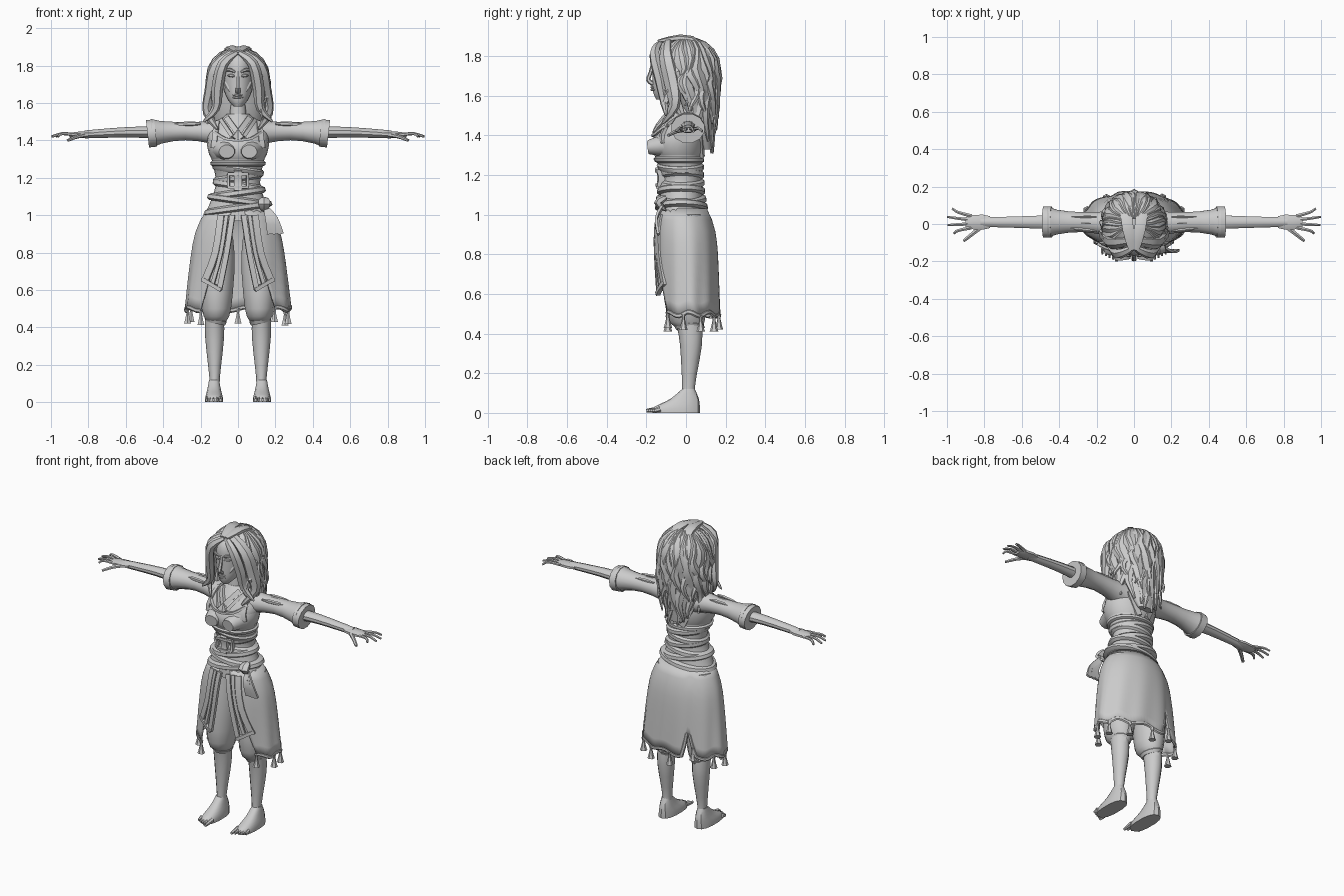
import bpy, bmesh
from math import sin, cos, pi, sqrt, asin, radians
from mathutils import Vector

if "Cube" in bpy.data.objects:
    bpy.data.objects.remove(bpy.data.objects["Cube"])

shade = 0.6
grey = bpy.data.materials.new("plain_grey")
grey.use_nodes = True
grey.diffuse_color = (shade, shade, shade, 1)
grey.node_tree.nodes["Principled BSDF"].inputs["Base Color"].default_value = grey.diffuse_color

UP, FRONT = Vector((0, 0, 1)), Vector((0, -1, 0))


# Thickness rules along a swept part, from start to end
def even(t):
    return 1


def taper(t):
    return 1 - t * .4


def leaf(t):
    return sin(pi * (t * .8 + .15))


def flare(t):
    return 1 - 1.4 * t * (1 - t)


def tassel(t):
    return .3 + abs(t - .3)


def curve(points, steps=3):
    """Smooth path through a few points of any dimension."""
    p = [Vector(q) for q in points]
    p = [p[0]] + p + [p[-1]]
    out = []
    for a, b, c, d in zip(p, p[1:], p[2:], p[3:]):
        for k in range(steps):
            t = k / steps
            out.append(b + ((c - a) * t + (a * 2 - b * 5 + c * 4 - d) * t * t
                            + (b * 3 - a - c * 3 + d) * t ** 3) / 2)
    return out + [p[-1]]


def finish(name, verts, faces, angle=35, thickness=0):
    mesh = bpy.data.meshes.new(name)
    mesh.from_pydata([tuple(v) for v in verts], [], faces)
    bm = bmesh.new()
    bm.from_mesh(mesh)
    bmesh.ops.recalc_face_normals(bm, faces=bm.faces)
    bm.to_mesh(mesh)
    bm.free()
    mesh.materials.append(grey)
    part = bpy.data.objects.new(name, mesh)
    bpy.context.collection.objects.link(part)
    if thickness:
        solid = part.modifiers.new("thickness", "SOLIDIFY")
        solid.thickness, solid.offset = thickness, 0
    bpy.ops.object.select_all(action="DESELECT")
    part.select_set(True)
    bpy.context.view_layer.objects.active = part
    bpy.ops.object.shade_smooth_by_angle(angle=radians(angle))


def skin(name, rings):
    n, verts = len(rings[0]), [v for ring in rings for v in ring]
    faces = [(i * n + j, i * n + (j + 1) % n, (i + 1) * n + (j + 1) % n, (i + 1) * n + j)
             for i in range(len(rings) - 1) for j in range(n)]
    finish(name, verts, faces + [tuple(range(n)), tuple(range(len(verts) - n, len(verts)))])


def loft(name, rings, sides=20, power=1, center=0, tilt=0):
    """Stack of horizontal rings: height, half width, front y, back y."""
    def square(v):
        return abs(v) ** power * (1 if v > 0 else -1)
    out = []
    for z, half, front, back in rings:
        ring = []
        for j in range(sides):
            turn = 2 * pi * j / sides
            x = half * square(sin(turn))
            y = (front + back) / 2 - (back - front) / 2 * square(cos(turn))
            ring.append((center + x, y, z + tilt * x))
        out.append(ring)
    skin(name, out)


def tube(name, points, width, height, shape=even, sides=6, hint=UP, steps=3):
    """Sweep an ellipse along a smooth path; its height follows the hint."""
    path, out = curve(points, steps), []
    last = len(path) - 1
    for i, p in enumerate(path):
        along = (path[min(i + 1, last)] - path[max(i - 1, 0)]).normalized()
        side = Vector(hint).cross(along).normalized()
        top = along.cross(side)
        size = shape(i / last)
        turns = [2 * pi * (j + .5) / sides for j in range(sides)]
        out.append([p + (side * width * cos(a) + top * height * sin(a)) * size for a in turns])
    skin(name, out)


def sample(profile, z):
    for a, b in zip(profile, profile[1:]):
        if z <= b[0]:
            break
    return a.lerp(b, max(0, min(1, (z - a[0]) / (b[0] - a[0]))))[1:]


def ribbon(name, profile, path, width, height=.012, facing=-1):
    """Flat strip lying on the front or back of a lofted profile."""
    points = []
    for x, z in curve(path):
        half, front, back = sample(profile, z)
        depth = sqrt(max(.03, 1 - (x / half) ** 2)) * (back - front) / 2
        points.append((x, (front + back) / 2 + facing * (depth + height / 2), z))
    middle = points[len(points) // 2][0]
    tube(name, points, width, height, sides=4, hint=(middle * 3, facing, 0), steps=1)


def band(name, low, high, offset, tilt=0):
    """Raised belt round the torso with a bevelled rim."""
    bevel, rings = (high - low) / 4, []
    for z, out in ((low, 0), (low + bevel, offset), (high - bevel, offset), (high, 0)):
        half, front, back = sample(TORSO, z)
        rings.append((z, half + out, front - out, back + out))
    loft(name, rings, 24, tilt=tilt)


# Torso with layered bodice
TORSO = curve([(.97, .19, -.14, .1), (1.12, .13, -.13, .08), (1.2, .12, -.12, .08),
               (1.34, .15, -.17, .08), (1.44, .16, -.14, .09), (1.54, .06, -.07, .05)], 4)
loft("torso", TORSO, 24)
band("bodice_bottom_trim", 1.26, 1.29, .012)
band("bust_band", 1.3, 1.4, .008)
for i in range(6):
    z = 1.02 + .04 * i
    band("waist_wrap", z, z + .04, .02 - .002 * i, .14 * (-1) ** i)
ribbon("center_plate", TORSO, [(0, 1.13), (0, 1.24)], .03, .02)
for z in (1.15, 1.22):
    ribbon("buckle_bar", TORSO, [(-.05, z), (0, z), (.05, z)], .01, .025)
for s in (1, -1):
    ribbon("buckle_side", TORSO, [(s * .05, 1.15), (s * .05, 1.22)], .01, .025)
    ribbon("bodice_neck_trim", TORSO, [(0, 1.4), (s * .07, 1.41), (s * .13, 1.45)], .01)
    ribbon("shoulder_strap", TORSO, [(s * .13, 1.36), (s * .11, 1.5)], .02)
    ribbon("back_strap", TORSO, [(s * .03, 1.29), (s * .12, 1.48)], .024, facing=1)
    ribbon("inner_lapel", TORSO, [(-s * .02, 1.41), (s * .06, 1.52)], .02)
    ribbon("outer_lapel", TORSO, [(s * .03, 1.42), (s * .09, 1.51)], .014)
    tube("cup", [(s * .07, -.1, 1.35), (s * .06, -.19, 1.34)], .07, .06, taper, 12)

# Sash knot with hanging tails
tube("sash_knot", [(.14, -.1, 1.09), (.14, -.14, 1.06), (.14, -.1, 1.02)], .036, .022, leaf, hint=FRONT)
for i in range(3):
    tube("sash_tail", [(.15, -.12, 1.04), (.16 + .02 * i, -.15, .98), (.17 + .03 * i, -.14, .9)],
         .02, .009, sides=4, hint=FRONT)

# Skirt: open at the front, with a slit at the right back
SKIRT = curve([(.48, .28, -.14, .17), (.88, .23, -.15, .15), (1.03, .16, -.13, .1)], 5)
TOP, COLUMNS, ROWS = 1.03, 64, 9


def skirt_point(u, v):
    half = sample(SKIRT, TOP - v * .53)[0]
    start = asin((.03 + .17 * v) / half)
    turn = start + 2 * (pi - start) * u
    slit = max(0, 1 - abs(u - .6) / .035) * .17
    hem = .5 + .01 * sin(9 * turn) + slit
    z = TOP - v * (TOP - hem)
    half, front, back = sample(SKIRT, z)
    fold = 1 + .02 * v * sin(11 * turn + 2 * v)
    return Vector((half * fold * sin(turn), (front + back) / 2 - fold * (back - front) / 2 * cos(turn), z))


line = COLUMNS + 1
grid = [skirt_point(c / COLUMNS, r / ROWS) for r in range(ROWS + 1) for c in range(line)]
finish("skirt", grid, [(r * line + c, r * line + c + 1, (r + 1) * line + c + 1, (r + 1) * line + c)
                       for r in range(ROWS) for c in range(COLUMNS)], thickness=.01)
tube("hem_trim", grid[-line:], .008, .013, steps=1)
for i in range(9):
    knot = skirt_point(i / 8, 1)
    tube("hem_tassel", [knot, knot - UP * .08], .022, .022, tassel, hint=FRONT, steps=6)

for s in (1, -1):
    # Front apron strips hanging over the opening
    for i, width in enumerate((.02, .014, .026)):
        ribbon("apron_strip", SKIRT, [(s * (.03 + .03 * i), 1), (s * (.06 + .03 * i), .8),
                                      (s * (.1 + .04 * i), .6 + .02 * i)], width)
    ribbon("apron_hem", SKIRT, [(s * .09, .6), (s * .19, .66)], .014, .016)

    # Baggy trousers
    loft("trouser_leg", curve([(.43, .05, -.05, .08), (.5, .08, -.1, .1), (.78, .1, -.1, .11), (1, .07, -.08, .08)]),
         14, center=s * .115)
    loft("trouser_cuff", [(.42, .05, -.05, .08), (.44, .06, -.06, .09), (.46, .05, -.05, .08)],
         12, center=s * .12, tilt=s * .2)

    # Bare leg and foot
    loft("lower_leg", curve([(.07, .03, -.03, .06), (.13, .028, -.02, .045), (.34, .05, -.03, .08),
                             (.46, .05, -.05, .08)]), 12, center=s * .125)
    loft("foot", curve([(0, .05, -.17, .07), (.03, .047, -.16, .07), (.07, .037, -.08, .065), (.12, .027, -.02, .045)]),
         14, power=.8, center=s * .128)
    for i in range(5):
        x, r = s * (.093 + .019 * i), (.01 if i else .014)
        tube("toe", [(x, -.13, .02), (x, .01 * i - .2, .011)], r, .015, taper)

    # Sleeve, flared cuff and arm
    tube("sleeve", [(s * .09, 0, 1.44), (s * .28, .01, 1.45), (s * .46, .01, 1.44)], .085, .078, flare, 12)
    tube("sleeve_cuff", [(s * .44, .01, 1.44), (s * .484, .01, 1.435)], .086, .076, sides=12)
    for i in (-1, 0, 1):
        tube("sleeve_fold", [(s * .2, i * .04, 1.49), (s * .36, i * .03 + .01, 1.485)], .01, .014, leaf)
    tube("arm", [(s * .4, .01, 1.44), (s * .58, .01, 1.444), (s * .82, .01, 1.432)], .042, .035, taper, 10)
    tube("palm", [(s * .77, .01, 1.433), (s * .9, .01, 1.428)], .044, .019, lambda t: .6 + leaf(t) * .4, 8)
    for i in range(4):
        reach, root, tip = 1 - .015 * (i - 1.6) ** 2, .021 * i - .02, .044 * i - .05
        tube("finger", [(s * .87, root, 1.43), (s * .94, (root + tip) / 2, 1.436), (s * reach, tip, 1.42)],
             .011, .01, taper)
    tube("thumb", [(s * .81, -.01, 1.43), (s * .86, -.05, 1.42), (s * .91, -.09, 1.4)], .015, .013, taper)

# Head, neck and facial features
tube("neck", [(0, -.02, 1.48), (0, -.03, 1.63)], .055, .055, taper, 12, FRONT)
loft("head", curve([(1.58, .02, -.15, -.1), (1.62, .056, -.166, -.02), (1.7, .084, -.17, .07),
                    (1.82, .084, -.168, .1), (1.87, .06, -.12, .07)]))
tube("nose", [(0, -.168, 1.77), (0, -.178, 1.72), (0, -.19, 1.68), (0, -.165, 1.66)], .016, .013, hint=FRONT,
     shape=lambda t: .6 + t * .4)
for z in (1.642, 1.63):
    tube("lip", [(-.028, -.157, z), (0, -.172, z), (.028, -.157, z)], .007, .007, leaf)
for s in (1, -1):
    tube("brow", [(s * .014, -.172, 1.764), (s * .045, -.168, 1.778), (s * .072, -.145, 1.77)], .006, .009, leaf)
    tube("eye", [(s * .018, -.165, 1.743), (s * .036, -.163, 1.747), (s * .058, -.148, 1.746)], .008, .009, leaf)
    tube("cheek", [(s * .04, -.147, 1.66), (s * .075, -.11, 1.72)], .016, .01, leaf, hint=(s, -1, 0))

# Hair: inner cap, then overlapping wavy locks
loft("hair_cap", curve([(1.33, .05, .08, .13), (1.5, .13, -.01, .15), (1.75, .14, -.07, .15),
                        (1.83, .13, -.12, .14), (1.88, .05, -.07, .05)]), 18)


def hair_lock(turn, end, spread, width, phase):
    crown, points = 1.735, []
    for i in range(13):
        rise = max(.2, pi / 2 * i / 5)
        radius, z = sin(rise), crown + .15 * cos(rise)
        if i > 5:
            fall = (i - 5) / 7
            radius, z = 1 + spread * fall + .05 * sin(phase + i * 1.3), crown + (end - crown) * fall
        a = turn + .13 * sin(phase + i) * min(1, i / 5)
        points.append((.147 * radius * sin(a), -.153 * radius * cos(a), z))
    tube("hair_lock", points, width, .025, leaf, hint=(sin(turn), -cos(turn), .25), steps=1)


for s in (1, -1):
    for i in range(7):
        turn, drop = s * radians(58 + 19 * i), 1.49 - .03 * i
        spread = .12 - .007 * i * i
        hair_lock(turn, drop, spread, .042, i * 1.7 + s)
        hair_lock(turn + s * .15, drop + .09, spread + .07, .028, i * 2.3 + s)
    # Centre-parted locks framing the face
    tube("front_lock", [(s * .008, -.13, 1.868), (s * .08, -.16, 1.81), (s * .11, -.13, 1.68),
                        (s * .12, -.11, 1.57), (s * .185, -.1, 1.5)], .033, .028, leaf, hint=(s * .6, -1, .2))
    tube("side_lock", [(s * .01, -.09, 1.885), (s * .12, -.1, 1.8), (s * .15, -.07, 1.66),
                       (s * .165, -.06, 1.55), (s * .11, -.12, 1.46)], .043, .027, leaf, hint=(s, -.6, .2))
    tube("top_lock", [(s * .012, -.14, 1.875), (s * .04, .03, 1.885), (s * .05, .15, 1.75)], .036, .018, leaf)
